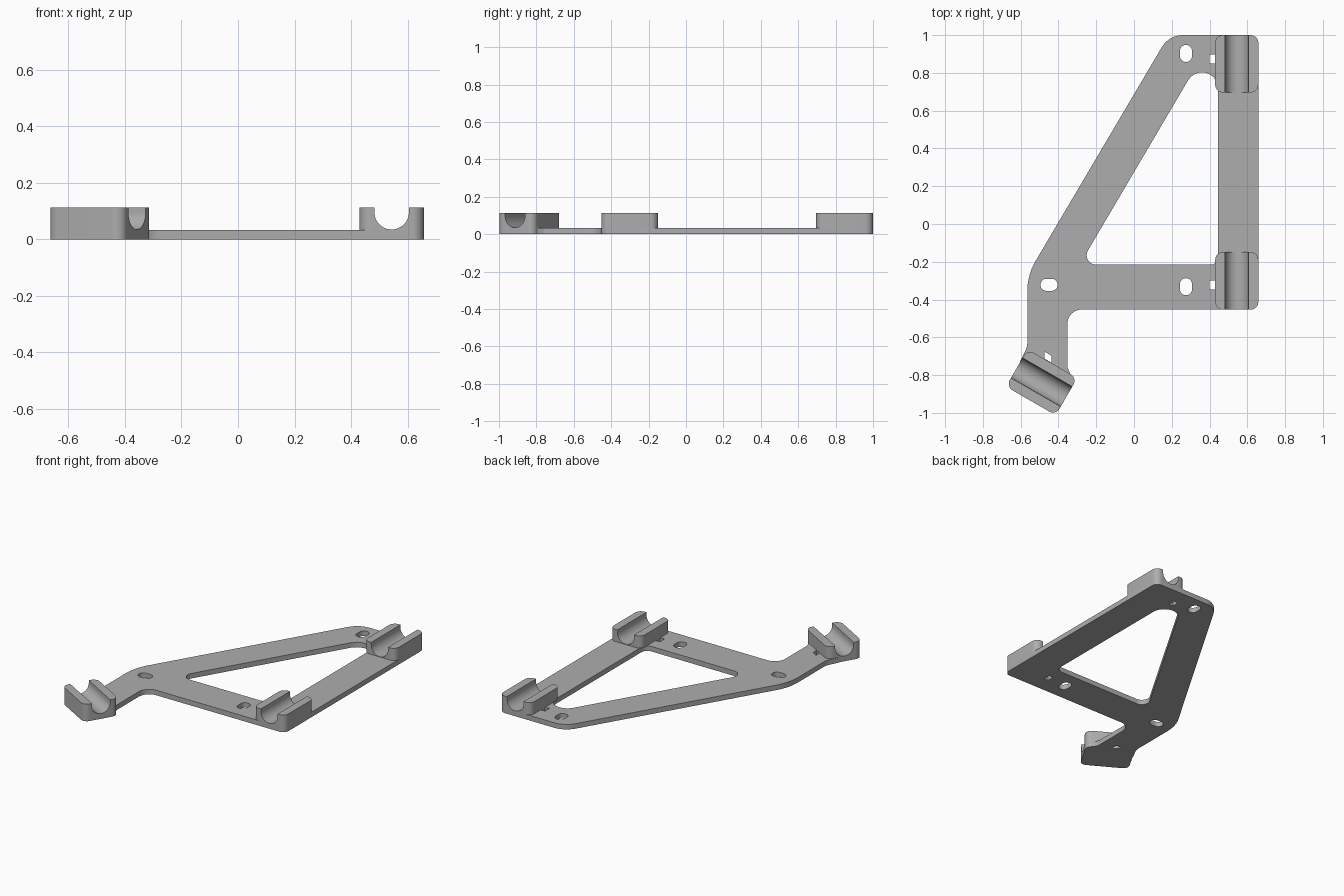
import bpy, math
from mathutils import Vector, Matrix

cube = bpy.data.objects.get("Cube")
if cube:
    bpy.data.objects.remove(cube)

PLATE_T, TOP = 0.033, 0.113

grey = bpy.data.materials.new("plain_grey")
grey.use_nodes = True
COLOUR = (0.42, 0.42, 0.42, 1)
grey.diffuse_color = COLOUR
grey.node_tree.nodes["Principled BSDF"].inputs["Base Color"].default_value = COLOUR


def fillet(corners, steps=10):
    """Round each (x, y, radius) corner of a closed outline."""
    pts = []
    n = len(corners)
    for i, (x, y, r) in enumerate(corners):
        p = Vector((x, y))
        if r == 0:
            pts.append(p)
            continue
        a = (Vector(corners[i - 1][:2]) - p).normalized()
        b = (Vector(corners[(i + 1) % n][:2]) - p).normalized()
        half = a.angle(b) / 2
        centre = p + (a + b).normalized() * (r / math.sin(half))
        start = p + a * (r / math.tan(half)) - centre
        end = p + b * (r / math.tan(half)) - centre
        sweep = start.angle_signed(end)
        for k in range(steps + 1):
            pts.append(centre + Matrix.Rotation(-sweep * k / steps, 2) @ start)
    return pts


def box_outline(cx, cy, hx, hy, r):
    return fillet([(cx - hx, cy - hy, r), (cx + hx, cy - hy, r),
                   (cx + hx, cy + hy, r), (cx - hx, cy + hy, r)])


def prism(name, loops, z0, z1):
    """Filled outline (later loops are holes) extruded from z0 to z1."""
    cu = bpy.data.curves.new(name, 'CURVE')
    cu.dimensions, cu.fill_mode = '2D', 'BOTH'
    cu.extrude = (z1 - z0) / 2
    for loop in loops:
        sp = cu.splines.new('POLY')
        sp.points.add(len(loop) - 1)
        for pt, v in zip(sp.points, loop):
            pt.co = (v.x, v.y, 0, 1)
        sp.use_cyclic_u = True
    ob = bpy.data.objects.new(name, cu)
    bpy.context.collection.objects.link(ob)
    activate(ob)
    bpy.ops.object.convert(target='MESH')
    ob = bpy.context.object
    ob.name = name
    ob.data.transform(Matrix.Translation((0, 0, (z0 + z1) / 2)))
    bpy.ops.object.mode_set(mode='EDIT')
    bpy.ops.mesh.select_all(action='SELECT')
    bpy.ops.mesh.remove_doubles(threshold=0.00001)
    bpy.ops.mesh.normals_make_consistent(inside=False)
    bpy.ops.object.mode_set(mode='OBJECT')
    return ob


def activate(ob):
    bpy.ops.object.select_all(action='DESELECT')
    ob.select_set(True)
    bpy.context.view_layer.objects.active = ob


def finish(ob):
    ob.data.materials.clear()
    ob.data.materials.append(grey)
    activate(ob)
    bpy.ops.object.shade_smooth_by_angle(angle=math.radians(30))


# Flat frame plate: outline, triangular window, bolt holes, tie slots
outline = fillet([
    (0.658, 1.0, 0.04), (0.185, 1.0, 0.13), (-0.565, -0.27, 0.32),
    (-0.565, -0.65, 0.08), (-0.605, -0.73, 0), (-0.5, -0.84, 0),
    (-0.33, -0.81, 0), (-0.352, -0.76, 0.04), (-0.352, -0.453, 0.075),
    (0.658, -0.453, 0.04)])
window = fillet([(0.445, 1.03, 0.085), (-0.288, -0.215, 0.05),
                 (0.445, -0.215, 0.04)])
holes = [window]
for cx, cy, hx, hy in [(0.275, 0.903, 0.032, 0.045),
                       (0.275, -0.332, 0.032, 0.045),
                       (-0.45, -0.322, 0.045, 0.032)]:
    holes.append(box_outline(cx, cy, hx, hy, 0.0315))
for cy in (0.873, -0.323):
    holes.append(box_outline(0.415, cy, 0.016, 0.024, 0))
holes.append([Vector(p) for p in [(-0.474, -0.675), (-0.436, -0.698),
                                  (-0.436, -0.735), (-0.474, -0.712)]])
finish(prism("frame_plate", [outline] + holes, 0, PLATE_T))


def cradle(name, x, y, angle, z0):
    """Rounded block with a U-shaped channel along its length."""
    block = prism(name, [box_outline(0, 0, 0.114, 0.152, 0.04)], z0, TOP)
    r, zc = 0.061, 0.096
    u = [Vector((r * math.cos(a), zc + r * math.sin(a)))
         for a in (math.pi * (1 + k / 24) for k in range(25))]
    u += [Vector((r, 0.2)), Vector((-r, 0.2))]
    cutter = prism("channel_cutter", [u], -0.3, 0.3)
    cutter.hide_render = True
    cutter.data.transform(Matrix.Rotation(math.pi / 2, 4, 'X'))
    mod = block.modifiers.new("channel", 'BOOLEAN')
    mod.operation, mod.solver, mod.object = 'DIFFERENCE', 'EXACT', cutter
    activate(block)
    bpy.ops.object.modifier_apply(modifier=mod.name)
    bpy.data.objects.remove(cutter)
    block.location = (x, y, 0)
    block.rotation_euler.z = math.radians(angle)
    finish(block)


# Three tube cradles
cradle("back_cradle", 0.544, 0.848, 0, PLATE_T - 0.001)
cradle("front_cradle", 0.544, -0.301, 0, PLATE_T - 0.001)
cradle("angled_cradle", -0.489, -0.838, -120, 0)
